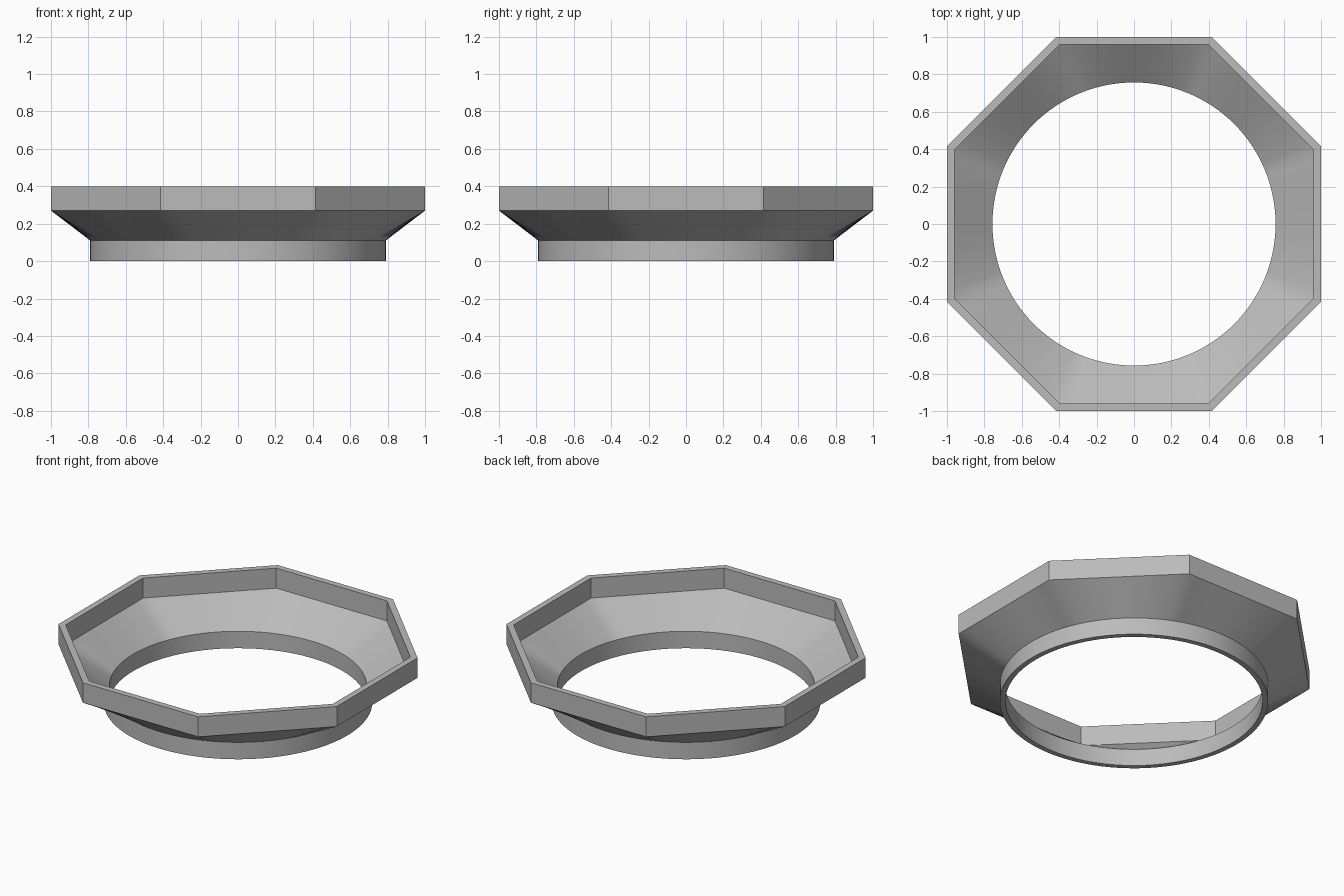
import bpy, bmesh, math

if "Cube" in bpy.data.objects:
    bpy.data.objects.remove(bpy.data.objects["Cube"])

SEGMENTS = 128  # multiple of 16, so the octagon corners land on vertices

grey = bpy.data.materials.new("grey")
grey.diffuse_color = (0.5, 0.5, 0.5, 1)
grey.use_nodes = True
grey.node_tree.nodes["Principled BSDF"].inputs["Base Color"].default_value = grey.diffuse_color


def circle(radius, z):
    """Round ring of points."""
    return [(radius * math.cos(a), radius * math.sin(a), z)
            for a in (2 * math.pi * i / SEGMENTS for i in range(SEGMENTS))]


def octagon(apothem, z):
    """Octagonal ring with flat sides facing the axes."""
    points = []
    for i in range(SEGMENTS):
        a = 2 * math.pi * i / SEGMENTS
        off = (a + math.pi / 8) % (math.pi / 4) - math.pi / 8
        r = apothem / math.cos(off)
        points.append((r * math.cos(a), r * math.sin(a), z))
    return points


# Closed wall section: outside from bottom to top, then inside back down
sections = [
    circle(0.79, 0.0), circle(0.79, 0.11),       # outer collar
    octagon(1.0, 0.27), octagon(1.0, 0.40),      # outer flare and rim
    octagon(0.96, 0.40), octagon(0.96, 0.27),    # inner rim
    circle(0.757, 0.11), circle(0.757, 0.0),     # inner flare and collar
]

bm = bmesh.new()
rings = [[bm.verts.new(p) for p in s] for s in sections]
for k, low in enumerate(rings):
    high = rings[(k + 1) % len(rings)]
    for i in range(SEGMENTS):
        j = (i + 1) % SEGMENTS
        bm.faces.new((low[i], low[j], high[j], high[i]))
bmesh.ops.recalc_face_normals(bm, faces=bm.faces)

mesh = bpy.data.meshes.new("octagon_to_round_adapter")
bm.to_mesh(mesh)
bm.free()
mesh.materials.append(grey)
adapter = bpy.data.objects.new("octagon_to_round_adapter", mesh)
bpy.context.collection.objects.link(adapter)

# Smooth round surfaces, crisp rim edges and octagon corners
bpy.context.view_layer.objects.active = adapter
adapter.select_set(True)
bpy.ops.object.shade_smooth_by_angle(angle=math.radians(30))
